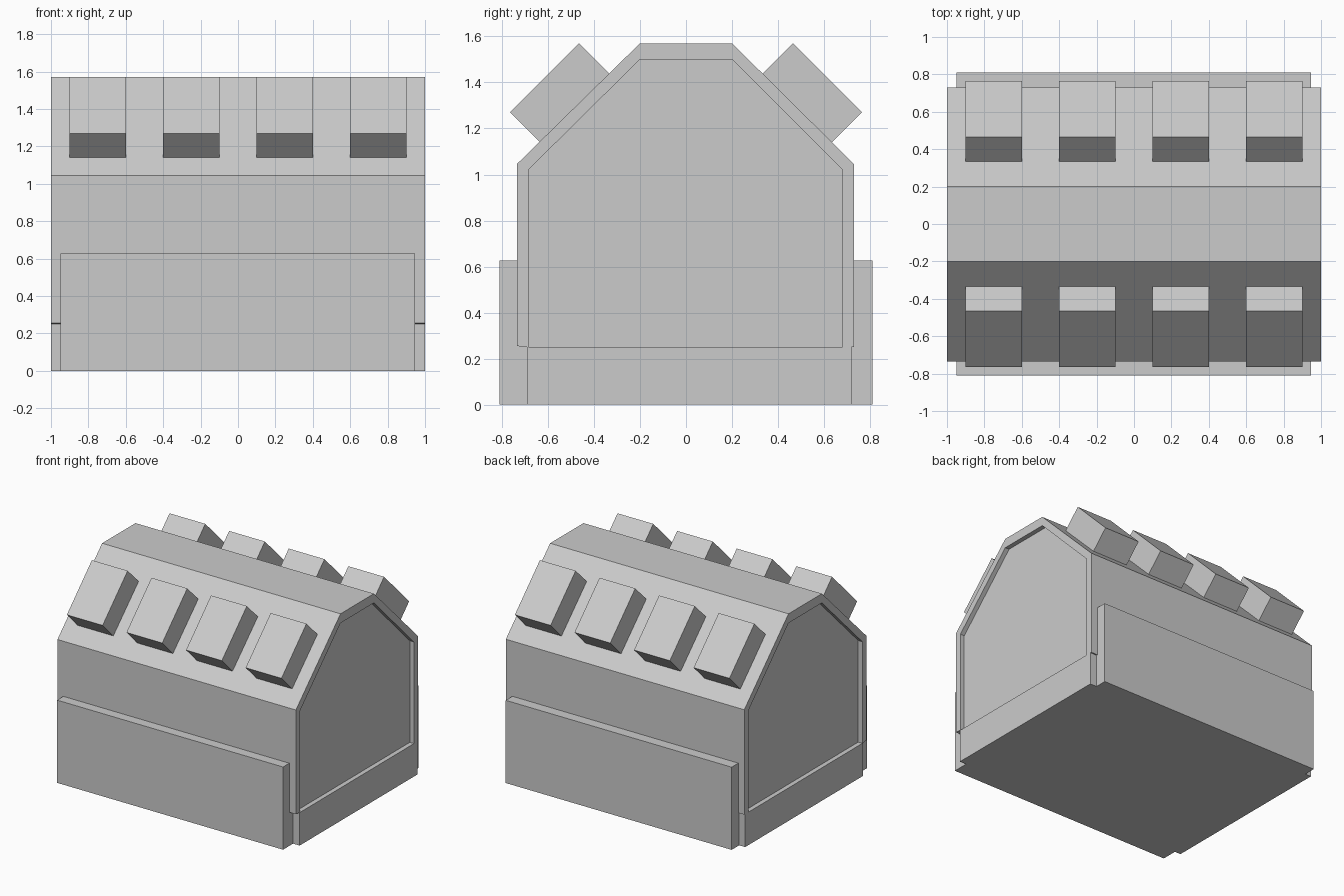
import bpy, bmesh

old = bpy.data.objects.get("Cube")
if old:
    bpy.data.objects.remove(old, do_unlink=True)

grey = bpy.data.materials.new("plain grey")
grey.use_nodes = True
colour = (0.6, 0.6, 0.6, 1)
grey.diffuse_color = colour
grey.node_tree.nodes["Principled BSDF"].inputs["Base Color"].default_value = colour


def prism(name, profile, x0, x1):
    """Extrude a (y, z) profile along x."""
    bm = bmesh.new()
    face = bm.faces.new([bm.verts.new((x0, y, z)) for y, z in profile])
    new = bmesh.ops.extrude_face_region(bm, geom=[face])["geom"]
    bmesh.ops.translate(bm, vec=(x1 - x0, 0, 0),
                        verts=[v for v in new if isinstance(v, bmesh.types.BMVert)])
    bmesh.ops.recalc_face_normals(bm, faces=bm.faces)
    mesh = bpy.data.meshes.new(name)
    bm.to_mesh(mesh)
    bm.free()
    mesh.materials.append(grey)
    obj = bpy.data.objects.new(name, mesh)
    bpy.context.collection.objects.link(obj)
    return obj


def block(name, y0, y1, z0, z1, x0, x1):
    return prism(name, [(y0, z0), (y1, z0), (y1, z1), (y0, z1)], x0, x1)


# Wall and roof shell, projecting past the recessed end walls
outer = [(-0.735, 0.255), (-0.735, 1.045), (-0.2, 1.57),
         (0.2, 1.57), (0.73, 1.045), (0.73, 0.25)]
inner = [(-0.685, 0.25), (-0.685, 1.02), (-0.2, 1.5),
         (0.2, 1.5), (0.68, 1.02), (0.68, 0.25)]
prism("wall_and_roof_shell", outer + inner[::-1], -1, 1)

# Recessed end walls and the base
prism("end_walls", inner, -0.965, 0.965)
block("base", -0.69, 0.72, 0, 0.25, -1, 1)

# Raised lower panels on the long sides
block("front_panel", -0.81, -0.66, 0, 0.627, -0.95, 0.945)
block("back_panel", 0.66, 0.81, 0, 0.627, -0.95, 0.945)

# Tilted roof boxes, four on each slope, sunk slightly into the roof
box = [(0.465, 1.57), (0.765, 1.27), (0.617, 1.122), (0.317, 1.422)]
for side, sign in (("front", -1), ("back", 1)):
    for i in range(4):
        x = -0.75 + 0.5 * i
        prism(f"{side}_roof_box_{i + 1}", [(sign * y, z) for y, z in box],
              x - 0.15, x + 0.15)
